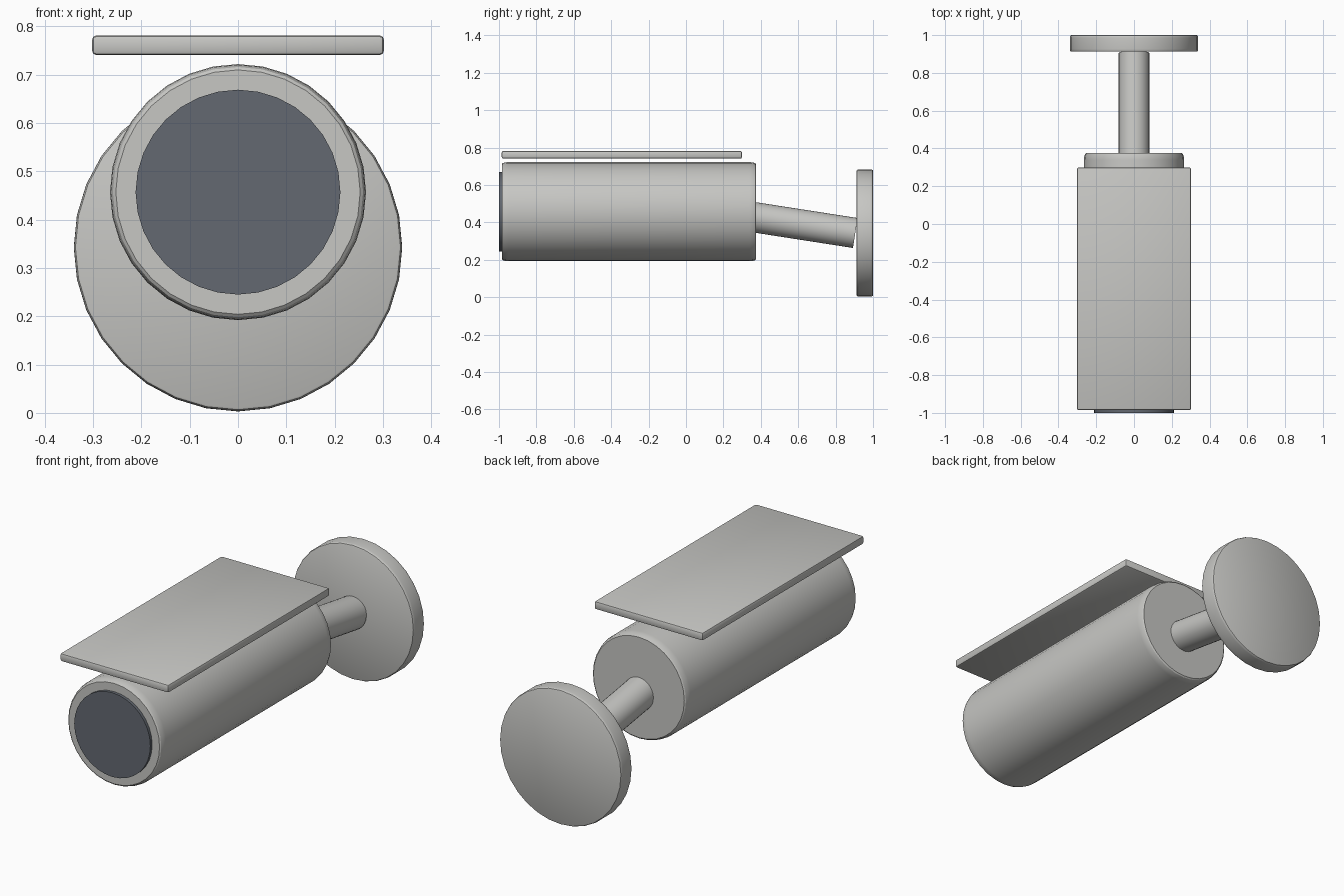
import bpy
import bmesh
from math import radians
from mathutils import Matrix, Vector

if "Cube" in bpy.data.objects:
    bpy.data.objects.remove(bpy.data.objects["Cube"], do_unlink=True)


def make_material(name, rgb):
    mat = bpy.data.materials.new(name)
    mat.use_nodes = True
    color = (*rgb, 1.0)
    mat.diffuse_color = color
    mat.node_tree.nodes["Principled BSDF"].inputs["Base Color"].default_value = color
    return mat


shell_grey = make_material("shell grey", (0.57, 0.57, 0.55))
lens_dark = make_material("lens slate", (0.125, 0.14, 0.165))


def finish(name, bm, mat):
    bmesh.ops.recalc_face_normals(bm, faces=bm.faces[:])
    mesh = bpy.data.meshes.new(name)
    bm.to_mesh(mesh)
    bm.free()
    mesh.materials.append(mat)
    obj = bpy.data.objects.new(name, mesh)
    bpy.context.collection.objects.link(obj)
    bpy.ops.object.select_all(action="DESELECT")
    obj.select_set(True)
    bpy.context.view_layer.objects.active = obj
    bpy.ops.object.shade_smooth_by_angle(angle=radians(30))
    return obj


def rod(name, start, end, radius, mat, bevel=0.0, stretch=1.0):
    """Cylinder between two points; rim rounding is stretched along the axis."""
    start, end = Vector(start), Vector(end)
    axis = end - start
    bm = bmesh.new()
    bmesh.ops.create_cone(bm, cap_ends=True, segments=32, radius1=radius,
                          radius2=radius, depth=axis.length / stretch)
    if bevel:
        rims = [e for e in bm.edges if abs(e.verts[0].co.z - e.verts[1].co.z) < 1e-5]
        bmesh.ops.bevel(bm, geom=rims, offset=bevel, segments=3,
                        profile=0.5, affect="EDGES")
    bm.transform(Matrix.Translation((start + end) / 2)
                 @ axis.to_track_quat("Z", "Y").to_matrix().to_4x4()
                 @ Matrix.Diagonal((1, 1, stretch, 1)))
    return finish(name, bm, mat)


# Camera barrel and front lens
axis_z = 0.457
rod("camera_body", (0, -0.985, axis_z), (0, 0.375, axis_z), 0.265, shell_grey, 0.012, 3)
rod("front_lens", (0, -1.0, axis_z), (0, -0.96, axis_z), 0.212, lens_dark)

# Mounting arm and round wall plate
rod("mounting_arm", (0, 0.30, 0.437), (0, 0.905, 0.343), 0.081, shell_grey)
rod("wall_plate", (0, 0.912, 0.343), (0, 1.0, 0.343), 0.34, shell_grey, 0.007, 2)

# Flat sun shield floating above the barrel
bm = bmesh.new()
bmesh.ops.create_cube(bm, size=1)
bm.transform(Matrix.Translation((0, -0.343, 0.761))
             @ Matrix.Diagonal((0.604, 1.285, 0.041, 1)))
bmesh.ops.bevel(bm, geom=bm.edges[:], offset=0.009, segments=2,
                profile=0.5, affect="EDGES")
finish("sun_shield", bm, shell_grey)
